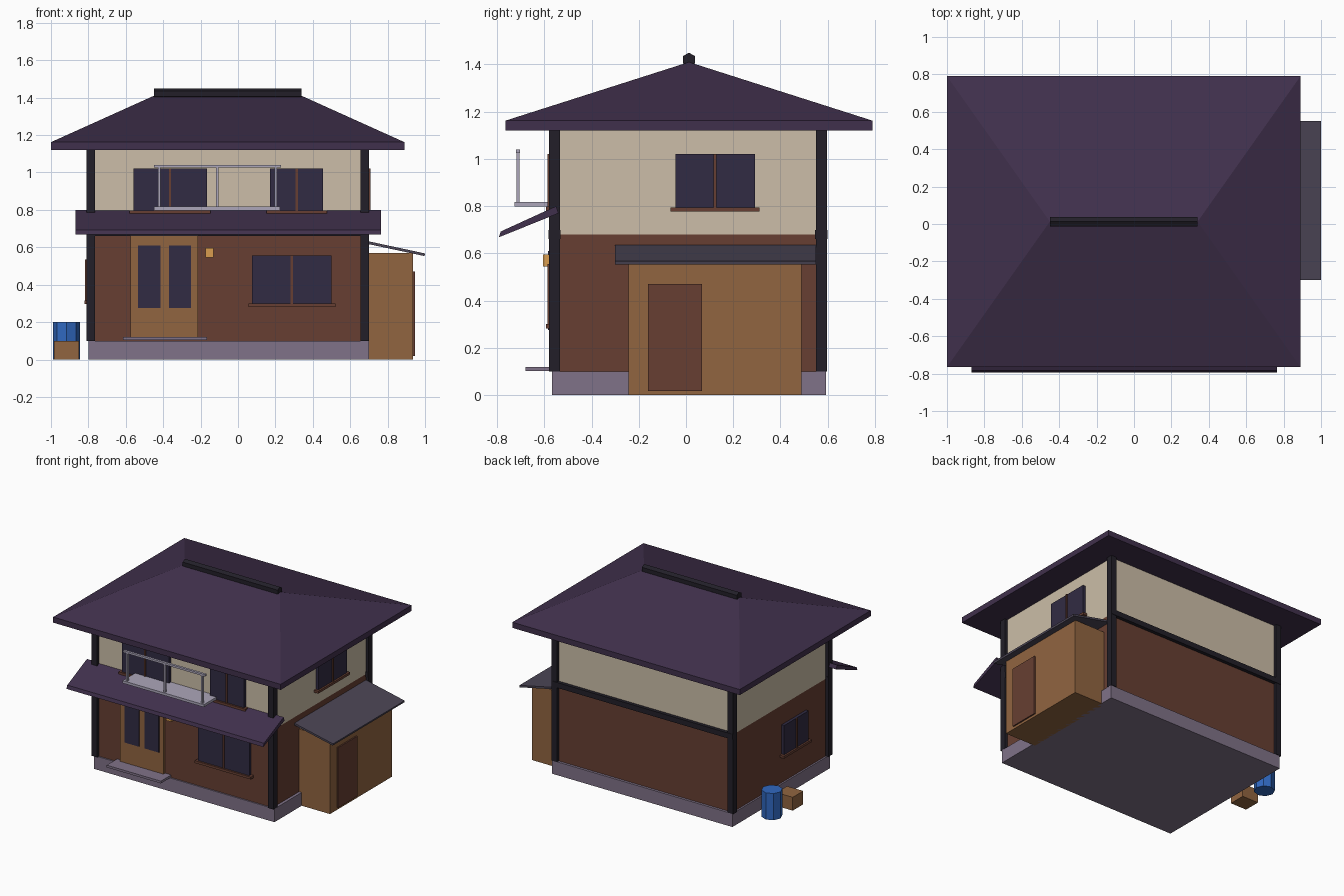
import bpy, bmesh, math

if "Cube" in bpy.data.objects:
    bpy.data.objects.remove(bpy.data.objects["Cube"])


def material(name, rgb):
    lin = [((c / 255 + 0.055) / 1.055) ** 2.4 for c in rgb]
    m = bpy.data.materials.new(name)
    m.diffuse_color = (*lin, 1)
    m.use_nodes = True
    m.node_tree.nodes["Principled BSDF"].inputs["Base Color"].default_value = m.diffuse_color
    return m


BROWN = material("brown_wall", (103, 63, 50))
CREAM = material("cream_plaster", (204, 190, 168))
STONE = material("stone", (128, 114, 136))
ROOF = material("roof_tile", (64, 48, 76))
DARK = material("dark_timber", (34, 31, 40))
GLASS = material("glass", (49, 43, 67))
TAN = material("tan_wood", (145, 101, 64))
SLATE = material("shed_roofing", (76, 70, 86))
RAIL = material("pale_metal", (172, 166, 186))
LAMP = material("lamp_glow", (218, 158, 78))
BLUE = material("blue_paint", (48, 104, 192))


def mesh_object(name, verts, faces, mat):
    me = bpy.data.meshes.new(name)
    bm = bmesh.new()
    vs = [bm.verts.new(v) for v in verts]
    for f in faces:
        bm.faces.new([vs[i] for i in f])
    bmesh.ops.recalc_face_normals(bm, faces=bm.faces)
    bm.to_mesh(me)
    bm.free()
    me.materials.append(mat)
    ob = bpy.data.objects.new(name, me)
    bpy.context.collection.objects.link(ob)
    return ob


def box(name, xs, ys, zs, mat):
    bpy.ops.mesh.primitive_cube_add(size=1, location=[sum(r) / 2 for r in (xs, ys, zs)])
    ob = bpy.context.object
    ob.name = name
    size = [abs(r[1] - r[0]) for r in (xs, ys, zs)]
    for v in ob.data.vertices:
        v.co = [c * s for c, s in zip(v.co, size)]
    ob.data.materials.append(mat)
    return ob


def prism(name, profile, lo, hi, axis, mat):
    """Extrude a 2D profile along x (profile is y,z) or y (profile is x,z)."""
    def place(p, t):
        return (t, p[0], p[1]) if axis == "x" else (p[0], t, p[1])
    n = len(profile)
    verts = [place(p, t) for t in (lo, hi) for p in profile]
    faces = [range(n), range(n, 2 * n)]
    faces += [(i, (i + 1) % n, n + (i + 1) % n, n + i) for i in range(n)]
    return mesh_object(name, verts, faces, mat)


def cylinder(name, sides, r, depth, loc, mat, rot=(0, 0, 0)):
    bpy.ops.mesh.primitive_cylinder_add(vertices=sides, radius=r, depth=depth,
                                        location=loc, rotation=rot)
    ob = bpy.context.object
    ob.name = name
    ob.data.materials.append(mat)
    return ob


X0, X1, Y0, Y1 = -0.787, 0.678, -0.557, 0.573     # wall planes
WALLS = {"front": (Y0, -1), "right": (X1, 1), "left": (X0, -1)}


def on_wall(name, side, along, zs, out, mat):
    plane, sign = WALLS[side]
    depth = (plane - sign * 0.01, plane + sign * out)
    if side == "front":
        return box(name, along, depth, zs, mat)
    return box(name, depth, along, zs, mat)


def window(name, side, a0, a1, z0, z1):
    mid = (a0 + a1) / 2
    on_wall(name + "_glass", side, (a0, a1), (z0, z1), 0.022, GLASS)
    on_wall(name + "_mullion", side, (mid - 0.006, mid + 0.006), (z0, z1), 0.03, BROWN)
    on_wall(name + "_sill", side, (a0 - 0.02, a1 + 0.02), (z0 - 0.018, z0), 0.035, BROWN)


# House body
box("foundation", (-0.80, 0.70), (-0.567, 0.592), (0, 0.10), STONE)
box("lower_walls", (X0, X1), (Y0, Y1), (0.10, 0.68), BROWN)
box("upper_walls", (X0, X1), (Y0, Y1), (0.68, 1.125), CREAM)
for sx, x in (("left", X0), ("right", X1)):
    for sy, y in (("front", Y0), ("back", Y1)):
        box(f"{sy}_{sx}_post", (x - 0.023, x + 0.023), (y - 0.023, y + 0.023),
            (0.10, 1.125), DARK)
for sy, y in (("front", Y0), ("back", Y1)):
    box(f"{sy}_belt_beam", (X0 - 0.02, X1 + 0.02), (y - 0.026, y + 0.026), (0.66, 0.70), DARK)

# Hipped main roof with a vertical eave edge
eave = [(-1, -0.765), (0.89, -0.765), (0.89, 0.79), (-1, 0.79)]
rv = [(x, y, z) for z in (1.12, 1.162) for x, y in eave]
rv += [(-0.45, 0.0125, 1.41), (0.34, 0.0125, 1.41)]
rf = [(0, 1, 2, 3)] + [(i, (i + 1) % 4, 4 + (i + 1) % 4, 4 + i) for i in range(4)]
rf += [(4, 5, 9, 8), (5, 6, 9), (6, 7, 8, 9), (7, 4, 8)]
mesh_object("main_roof", rv, rf, ROOF)
prism("ridge_cap", [(0.0125 + 0.03 * math.sin(i * math.pi / 3),
                     1.42 + 0.03 * math.cos(i * math.pi / 3)) for i in range(6)],
      -0.45, 0.34, "x", DARK)

# Porch roof across the front
prism("porch_roof", [(-0.793, 0.668), (-0.784, 0.693), (-0.55, 0.8), (-0.54, 0.77)],
      -0.87, 0.765, "x", ROOF)

# Balcony
box("balcony_floor", (-0.45, 0.225), (-0.727, Y0), (0.798, 0.817), RAIL)
box("balcony_rail", (-0.45, 0.23), (-0.72, -0.702), (1.026, 1.041), RAIL)
for i, x in enumerate((-0.422, -0.11, 0.202)):
    box(f"balcony_post_{i + 1}", (x - 0.007, x + 0.007), (-0.718, -0.704), (0.81, 1.03), RAIL)

# Windows
window("upper_left_window", "front", -0.56, -0.167, 0.798, 1.02)
window("upper_right_window", "front", 0.172, 0.455, 0.798, 1.02)
window("lower_front_window", "front", 0.075, 0.50, 0.30, 0.555)
window("right_side_window", "right", -0.045, 0.292, 0.795, 1.02)
window("left_side_window", "left", -0.30, -0.01, 0.315, 0.535)

# Entrance
on_wall("entrance_door", "front", (-0.575, -0.215), (0.115, 0.67), 0.02, TAN)
for i, x in enumerate((-0.475, -0.31)):
    on_wall(f"door_pane_{i + 1}", "front", (x - 0.06, x + 0.06), (0.275, 0.61), 0.027, GLASS)
on_wall("entrance_step", "front", (-0.615, -0.165), (0.103, 0.12), 0.123, STONE)
on_wall("wall_lamp", "front", (-0.175, -0.132), (0.545, 0.595), 0.048, LAMP)

# Side shed
box("shed", (X1, 0.935), (-0.243, 0.49), (0, 0.57), TAN)
box("shed_door", (0.92, 0.945), (-0.16, 0.068), (0.018, 0.47), BROWN)
prism("shed_roof", [(0.67, 0.623), (0.67, 0.638), (1.0, 0.567), (0.997, 0.553)],
      -0.30, 0.55, "y", SLATE)

# Yard items
cylinder("barrel", 8, 0.072, 0.20, (-0.917, 0.29, 0.10), BLUE)
box("crate", (-0.985, -0.85), (0.015, 0.14), (0, 0.10), TAN)
